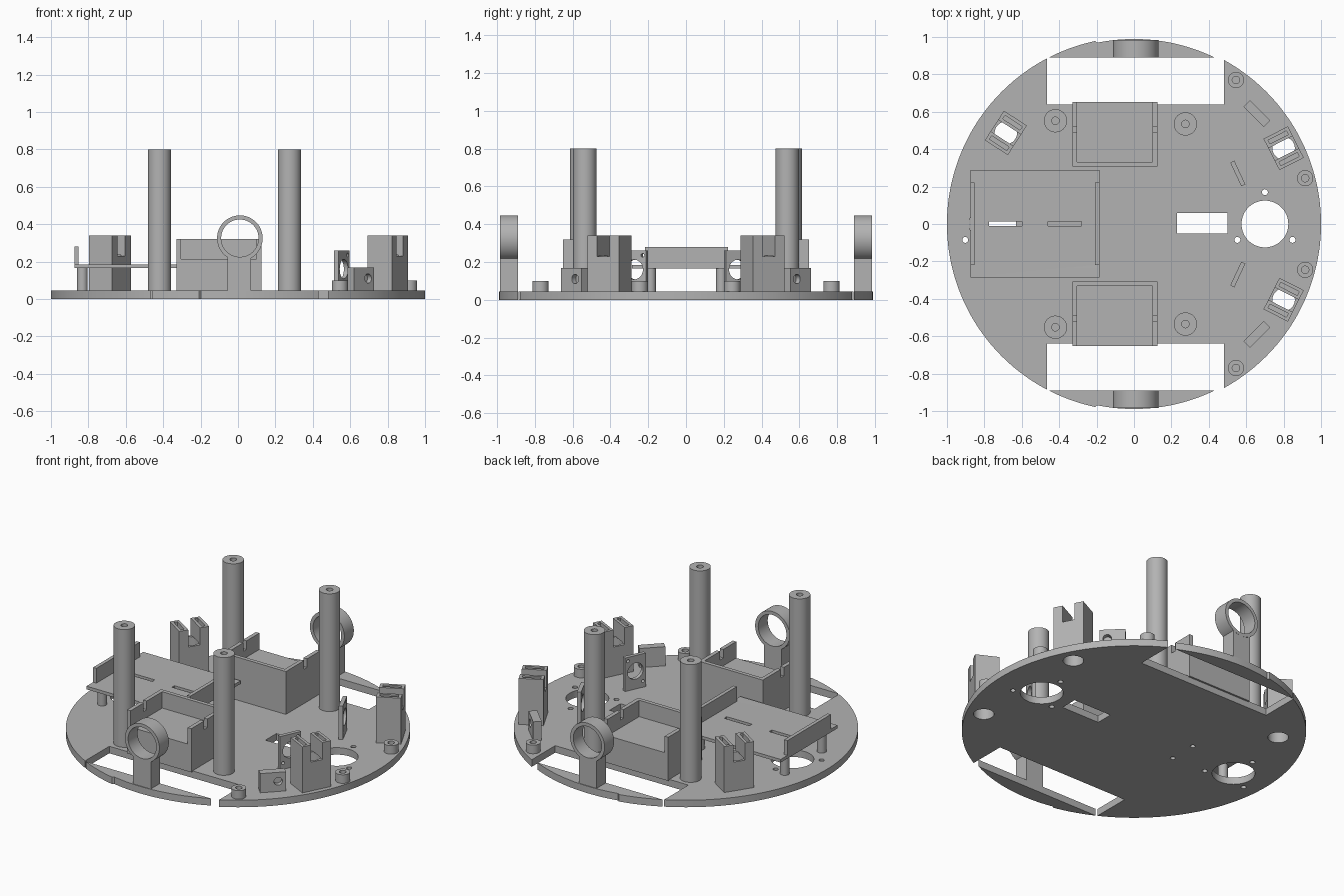
import bpy, bmesh, math
from mathutils import Matrix, Vector

old = bpy.data.objects.get("Cube")
if old:
    bpy.data.objects.remove(old, do_unlink=True)

grey = bpy.data.materials.new("light grey plastic")
grey.use_nodes = True
COLOUR = (0.45, 0.45, 0.45, 1)
grey.diffuse_color = COLOUR
grey.node_tree.nodes["Principled BSDF"].inputs["Base Color"].default_value = COLOUR

BASE = 0.045   # deck thickness
SINK = 0.04    # parts start slightly inside the deck


def box(x0, x1, y0, y1, z0, z1):
    """Shape function: axis-aligned box between limits."""
    def add(bm):
        m = Matrix.Translation(((x0 + x1) / 2, (y0 + y1) / 2, (z0 + z1) / 2))
        m = m @ Matrix.Diagonal((x1 - x0, y1 - y0, z1 - z0, 1))
        bmesh.ops.create_cube(bm, size=1, matrix=m)
    return add


def rod(x, y, z, r, length, axis="Z", sides=40):
    """Shape function: cylinder centred on a point."""
    turn = {"Z": Matrix(), "X": Matrix.Rotation(math.pi / 2, 4, "Y"),
            "Y": Matrix.Rotation(math.pi / 2, 4, "X")}[axis]
    def add(bm):
        bmesh.ops.create_cone(bm, cap_ends=True, segments=sides, radius1=r, radius2=r,
                              depth=length, matrix=Matrix.Translation((x, y, z)) @ turn)
    return add


def prism(points, z0, z1):
    """Shape function: outline extruded upwards."""
    def add(bm):
        face = bm.faces.new([bm.verts.new((x, y, z0)) for x, y in points])
        top = bmesh.ops.extrude_face_region(bm, geom=[face])["geom"]
        verts = [v for v in top if isinstance(v, bmesh.types.BMVert)]
        bmesh.ops.translate(bm, verts=verts, vec=Vector((0, 0, z1 - z0)))
        bmesh.ops.recalc_face_normals(bm, faces=bm.faces)
    return add


def make(name, shapes):
    bm = bmesh.new()
    for shape in shapes:
        shape(bm)
    mesh = bpy.data.meshes.new(name)
    bm.to_mesh(mesh)
    bm.free()
    ob = bpy.data.objects.new(name, mesh)
    bpy.context.collection.objects.link(ob)
    return ob


def boolean(ob, shapes, operation):
    tool = make("cutter", shapes)
    tool.hide_render = True
    mod = ob.modifiers.new("boolean", "BOOLEAN")
    mod.operation, mod.object, mod.solver = operation, tool, "EXACT"
    mod.use_self = True
    bpy.ops.object.modifier_apply(modifier=mod.name)
    bpy.data.objects.remove(tool, do_unlink=True)


def part(name, solid, extras=(), cuts=(), x=0, y=0, angle=0):
    """Build a solid, join extras, cut holes, then place it on the deck."""
    ob = make(name, [solid])
    ob.data.materials.append(grey)
    bpy.ops.object.select_all(action="DESELECT")
    bpy.context.view_layer.objects.active = ob
    ob.select_set(True)
    for extra in extras:
        boolean(ob, [extra], "UNION")
    if cuts:
        boolean(ob, cuts, "DIFFERENCE")
    ob.location = (x, y, 0)
    ob.rotation_euler.z = angle
    bpy.ops.object.shade_smooth_by_angle(angle=math.radians(30))
    return ob


towers = [("left_front", 0.80, 0.405, 27), ("right_front", 0.80, -0.405, -27),
          ("left_rear", -0.685, 0.487, 147)]

# Round deck, with slightly recessed rim strips beside the wheel wells
outline = []
for i in range(720):
    a = math.radians(i / 2)
    x, y = math.cos(a), math.sin(a)
    r = 0.989 if -0.2 < x < 0.465 and abs(y) > 0.5 else 1
    outline.append((r * x, r * y))
holes = [box(0.23, 0.5, -0.05, 0.06, -1, 1)]
for s in (-1, 1):
    holes.append(box(-0.465, 0.48, min(s * 0.64, s * 0.89), max(s * 0.64, s * 0.89), -1, 1))
    holes.append(rod(-0.37, s * 0.09, 0, 0.015, 1, sides=16))
for cx in (0.7, -0.755):
    holes.append(rod(cx, 0, 0, 0.125, 1, sides=64))
    for deg in (90, 210, 330):
        a = math.radians(deg)
        holes.append(rod(cx + 0.17 * math.cos(a), 0.17 * math.sin(a), 0, 0.016, 1, sides=16))
for _, x, y, _ in towers:
    holes.append(rod(x, y, 0, 0.06, 1))
part("deck", prism(outline, 0, BASE), cuts=holes)

# Forked towers with a vertical bore and slotted prongs
for name, x, y, deg in towers:
    cuts = [rod(0, 0, 0.1, 0.06, 0.27), box(-0.1, 0.1, -0.037, 0.037, 0.23, 0.4)]
    for s in (-1, 1):
        cuts.append(box(-0.055, 0.055, s * 0.065 - 0.011, s * 0.065 + 0.011, 0.29, 0.4))
    part(name + "_forked_tower", box(-0.073, 0.073, -0.094, 0.094, SINK, 0.34),
         cuts=cuts, x=x, y=y, angle=math.radians(deg))

# Raised tray with end walls, slots and legs
legs = [rod(x, s * 0.187, 0.105, 0.028, 0.13) for x in (-0.832, -0.23) for s in (-1, 1)]
part("raised_tray", box(-0.875, -0.185, -0.285, 0.29, 0.165, 0.185),
     extras=[box(-0.875, -0.852, -0.218, 0.222, 0.17, 0.28),
             box(-0.208, -0.185, -0.218, 0.222, 0.17, 0.28)] + legs,
     cuts=[box(-0.775, -0.6, -0.012, 0.014, 0, 1), box(-0.46, -0.28, -0.012, 0.014, 0, 1)])

for s, side in ((-1, "right"), (1, "left")):
    # Motor cradle: block hollowed above its floor and open outwards
    inner, outer = s * 0.332, s * 0.7
    part(side + "_motor_cradle",
         box(-0.33, 0.125, min(s * 0.307, s * 0.652), max(s * 0.307, s * 0.652), SINK, 0.32),
         cuts=[box(-0.305, 0.1, min(inner, outer), max(inner, outer), 0.215, 0.5),
               box(-0.5, 0.5, s * 0.505 - 0.016, s * 0.505 + 0.016, 0.265, 0.5)])

    # Bearing ring on a stem at the rim
    part(side + "_bearing_ring", rod(0.01, s * 0.937, 0.325, 0.122, 0.096, "Y", 64),
         extras=[box(-0.055, 0.07, s * 0.937 - 0.047, s * 0.937 + 0.047, 0.01, 0.26)],
         cuts=[rod(0.01, s * 0.937, 0.325, 0.1, 0.3, "Y", 64)])

    # Tall posts with a screw hole
    for label, x, y in (("rear", -0.42, 0.552), ("front", 0.275, 0.535)):
        part(f"{side}_{label}_post", rod(0, 0, 0.42, 0.062, 0.76),
             cuts=[rod(0, 0, 0.8, 0.02, 0.2, sides=20)], x=x, y=s * y)

    # Short screw spacers
    for label, x, y in (("outer", 0.545, 0.77), ("nose", 0.915, 0.245)):
        part(f"{side}_{label}_spacer", rod(0, 0, 0.07, 0.043, 0.06),
             cuts=[rod(0, 0, 0.1, 0.02, 0.1, sides=20)], x=x, y=s * y)

    # Small block with a blind hole facing outwards
    part(side + "_sensor_block", box(-0.025, 0.025, -0.076, 0.076, SINK, 0.168),
         cuts=[rod(0.025, -s * 0.03, 0.11, 0.025, 0.06, "X")],
         x=0.657, y=s * 0.59, angle=s * math.radians(45))

    # Thin upright plate with a lens opening and two screw holes
    part(side + "_sensor_plate", box(-0.012, 0.012, -0.07, 0.07, SINK, 0.26),
         cuts=[rod(0, 0, 0.16, 0.052, 0.2, "X"),
               rod(0, 0.05, 0.235, 0.01, 0.2, "X", 16),
               rod(0, -0.05, 0.085, 0.01, 0.2, "X", 16)],
         x=0.555, y=s * 0.27, angle=s * math.radians(25))
